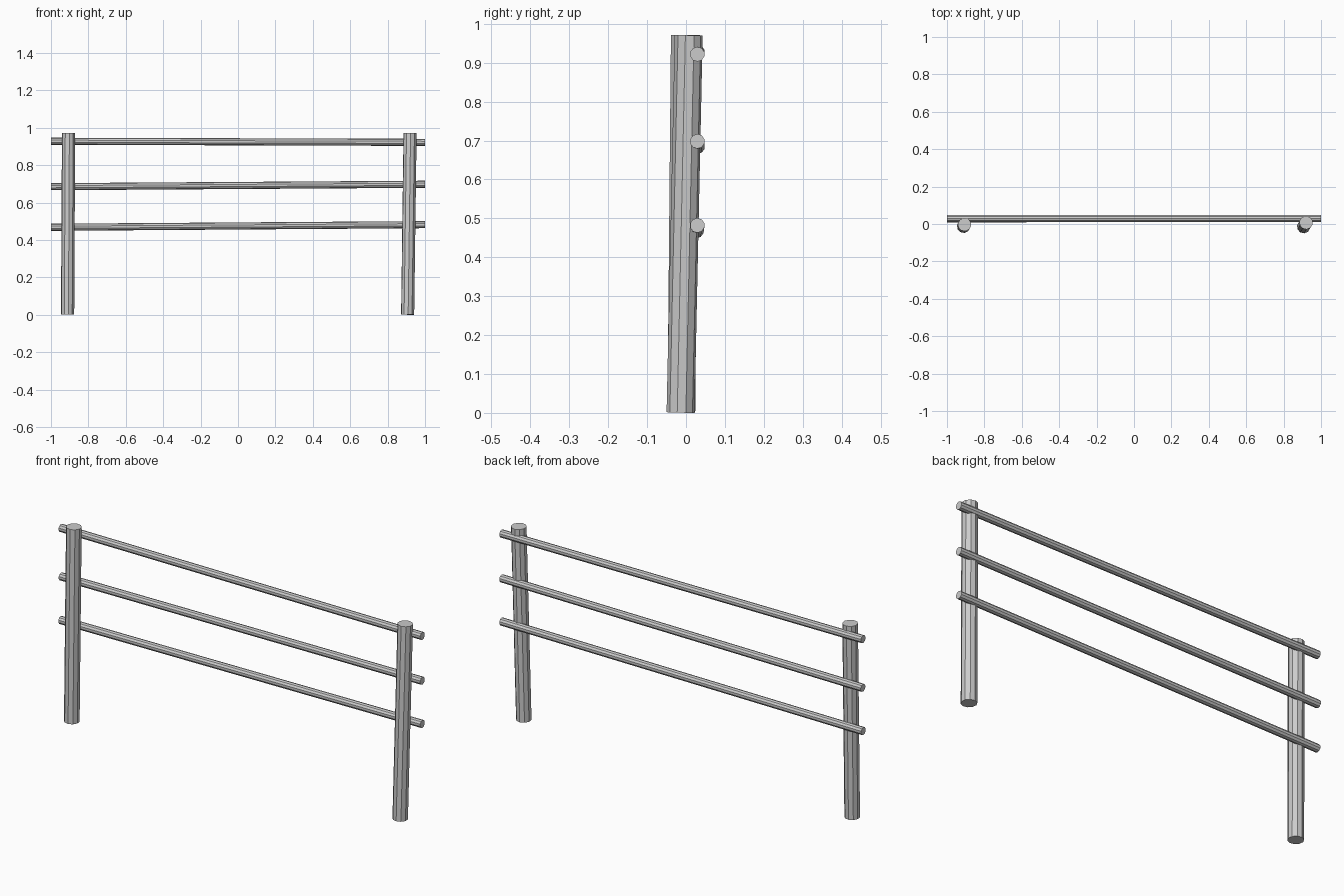
import bpy
from mathutils import Vector

if "Cube" in bpy.data.objects:
    bpy.data.objects.remove(bpy.data.objects["Cube"])

grey = bpy.data.materials.new("light_grey")
grey.diffuse_color = (0.6, 0.6, 0.6, 1)
grey.use_nodes = True
grey.node_tree.nodes["Principled BSDF"].inputs["Base Color"].default_value = grey.diffuse_color


def pole(name, start, end, radius, sides=10):
    """Flat-sided round pole running between two points."""
    a, b = Vector(start), Vector(end)
    axis = b - a
    bpy.ops.mesh.primitive_cylinder_add(
        vertices=sides, radius=radius, depth=axis.length,
        location=(a + b) / 2,
        rotation=axis.to_track_quat('Z', 'Y').to_euler())
    obj = bpy.context.object
    obj.name = name
    obj.data.materials.append(grey)
    return obj


# Two slightly leaning upright posts
pole("left_post", (-0.911, -0.012, 0.001), (-0.906, -0.003, 0.971), 0.036)
pole("right_post", (0.907, -0.014, 0.001), (0.920, 0.007, 0.971), 0.036)

# Three uneven rails fixed behind the posts: (name, left y, left z, right y, right z)
rails = [
    ("bottom_rail", 0.027, 0.468, 0.029, 0.482),
    ("middle_rail", 0.030, 0.685, 0.029, 0.698),
    ("top_rail", 0.029, 0.928, 0.029, 0.922),
]
for name, ly, lz, ry, rz in rails:
    pole(name, (-1, ly, lz), (1, ry, rz), 0.019)
